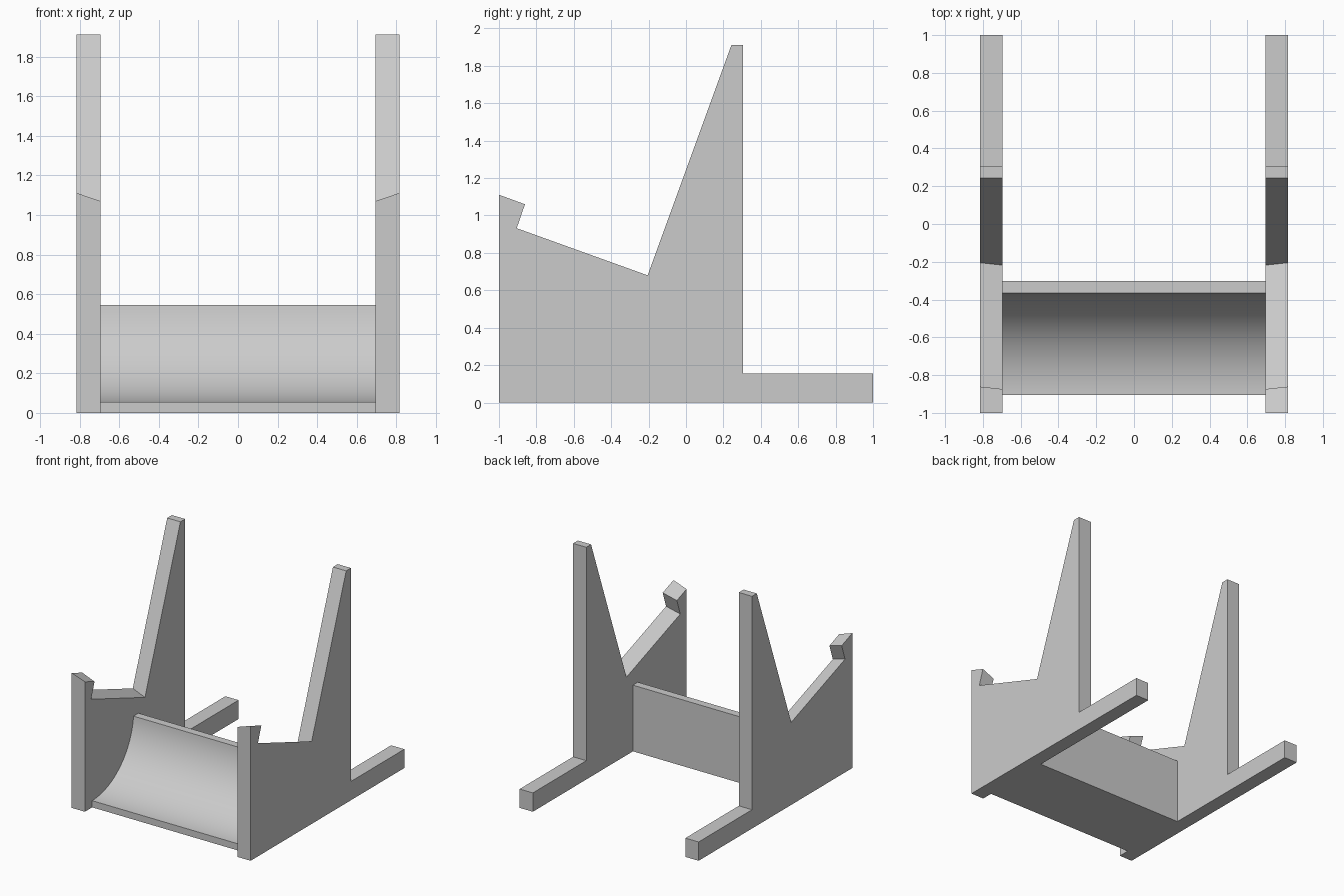
import bpy, bmesh, math

default = bpy.data.objects.get("Cube")
if default:
    bpy.data.objects.remove(default, do_unlink=True)

grey = bpy.data.materials.new("plain_grey")
grey.use_nodes = True
colour = (0.6, 0.6, 0.6, 1)
grey.diffuse_color = colour
grey.node_tree.nodes["Principled BSDF"].inputs["Base Color"].default_value = colour

INNER, OUTER = 0.695, 0.815


def loft(name, x0, profile0, x1, profile1):
    """Solid between two matching (y, z) outlines placed at x0 and x1."""
    bm = bmesh.new()
    a = [bm.verts.new((x0, y, z)) for y, z in profile0]
    b = [bm.verts.new((x1, y, z)) for y, z in profile1]
    bm.faces.new(a)
    bm.faces.new(b[::-1])
    for i in range(len(a)):
        j = (i + 1) % len(a)
        bm.faces.new((a[i], b[i], b[j], a[j]))
    bmesh.ops.recalc_face_normals(bm, faces=bm.faces)
    mesh = bpy.data.meshes.new(name)
    bm.to_mesh(mesh)
    bm.free()
    mesh.materials.append(grey)
    obj = bpy.data.objects.new(name, mesh)
    bpy.context.collection.objects.link(obj)
    return obj


# Side panels: foot and upright, plus a cradle whose ledge and hook tilt inward
base = [(-1, 0), (1, 0), (1, 0.155), (0.305, 0.155), (0.305, 1.912), (0.243, 1.912)]
cradle_outer = [(-0.205, 0.68), (-0.905, 0.932), (-0.861, 1.06), (-1, 1.111)]
cradle_inner = [(y - 0.013, z - 0.037) for y, z in cradle_outer[:3]] + [(-1, 1.07)]
for name, side in (("left_panel", 1), ("right_panel", -1)):
    loft(name, side * INNER, base + cradle_inner, side * OUTER, base + cradle_outer)

# Cross trough: quarter-round hollow facing forward and up
front, back, top, lip, radius = -0.905, -0.302, 0.545, 0.055, 0.541
steps = 32
sweep = math.acos((lip + radius - top) / radius)
hollow = [(front + radius * math.sin(sweep * i / steps),
           lip + radius - radius * math.cos(sweep * i / steps)) for i in range(steps + 1)]
section = [(back, top), (back, 0), (front, 0)] + hollow
trough = loft("cross_trough", -INNER, section, INNER, section)
bpy.context.view_layer.objects.active = trough
trough.select_set(True)
bpy.ops.object.shade_smooth_by_angle(angle=math.radians(30))
